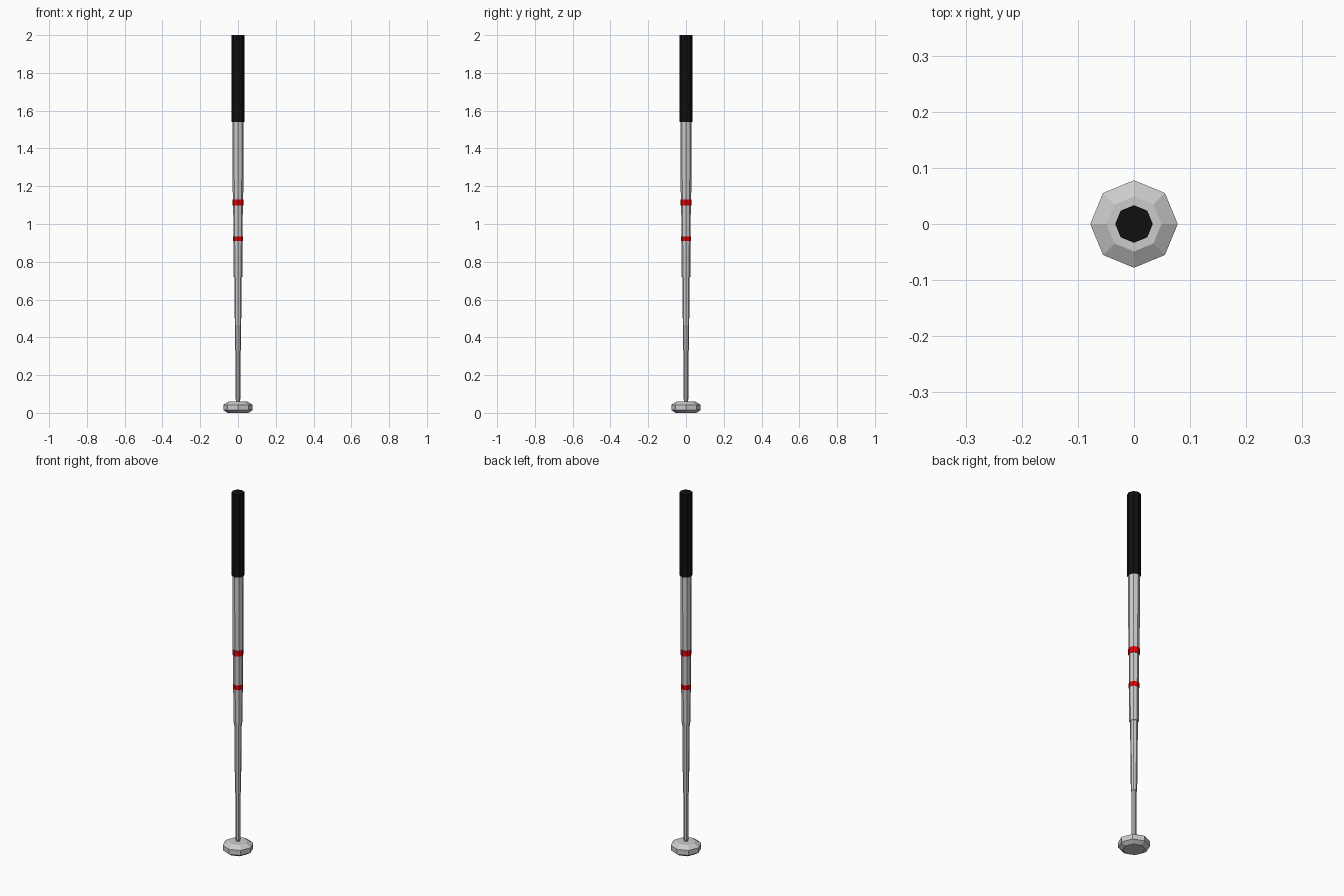
import bpy, bmesh
from math import cos, sin, tau

if "Cube" in bpy.data.objects:
    bpy.data.objects.remove(bpy.data.objects["Cube"])

SIDES = 8


def material(name, rgb):
    m = bpy.data.materials.new(name)
    m.diffuse_color = (*rgb, 1)
    m.use_nodes = True
    m.node_tree.nodes["Principled BSDF"].inputs["Base Color"].default_value = m.diffuse_color
    return m


def lathe(name, profile, mat=None):
    """Closed eight-sided solid from (radius, z) points, bottom to top."""
    bm = bmesh.new()
    rings = [[bm.verts.new((r * cos(tau * i / SIDES), r * sin(tau * i / SIDES), z))
              for i in range(SIDES)] for r, z in profile]
    for a, b in zip(rings, rings[1:]):
        for i in range(SIDES):
            j = (i + 1) % SIDES
            bm.faces.new((a[i], a[j], b[j], b[i]))
    bm.faces.new(rings[0][::-1])
    bm.faces.new(rings[-1])
    me = bpy.data.meshes.new(name)
    bm.to_mesh(me)
    bm.free()
    ob = bpy.data.objects.new(name, me)
    bpy.context.collection.objects.link(ob)
    if mat:
        me.materials.append(mat)
    return ob


black = material("black_rubber", (0.005, 0.005, 0.005))
red = material("red_paint", (0.8, 0.0, 0.0))

# Chamfered foot disc
lathe("foot_disc", [(0.055, 0), (0.078, 0.015), (0.078, 0.043), (0.049, 0.06)])

# Telescoping shaft, thinnest section at the bottom
lathe("shaft_tip", [(0.008, 0.055), (0.012, 0.072), (0.013, 0.335)])
lathe("shaft_lower", [(0.0155, 0.33), (0.0195, 0.73)])
lathe("shaft_middle", [(0.0235, 0.72), (0.0255, 1.12)])
lathe("shaft_upper", [(0.0275, 1.10), (0.0295, 1.55)])

# Painted bands
lathe("upper_band", [(0.0288, 1.098), (0.0288, 1.13)], red)
lathe("lower_band", [(0.0262, 0.91), (0.0262, 0.935)], red)

# Grip
lathe("grip", [(0.0335, 1.54), (0.0335, 2.0)], black)
